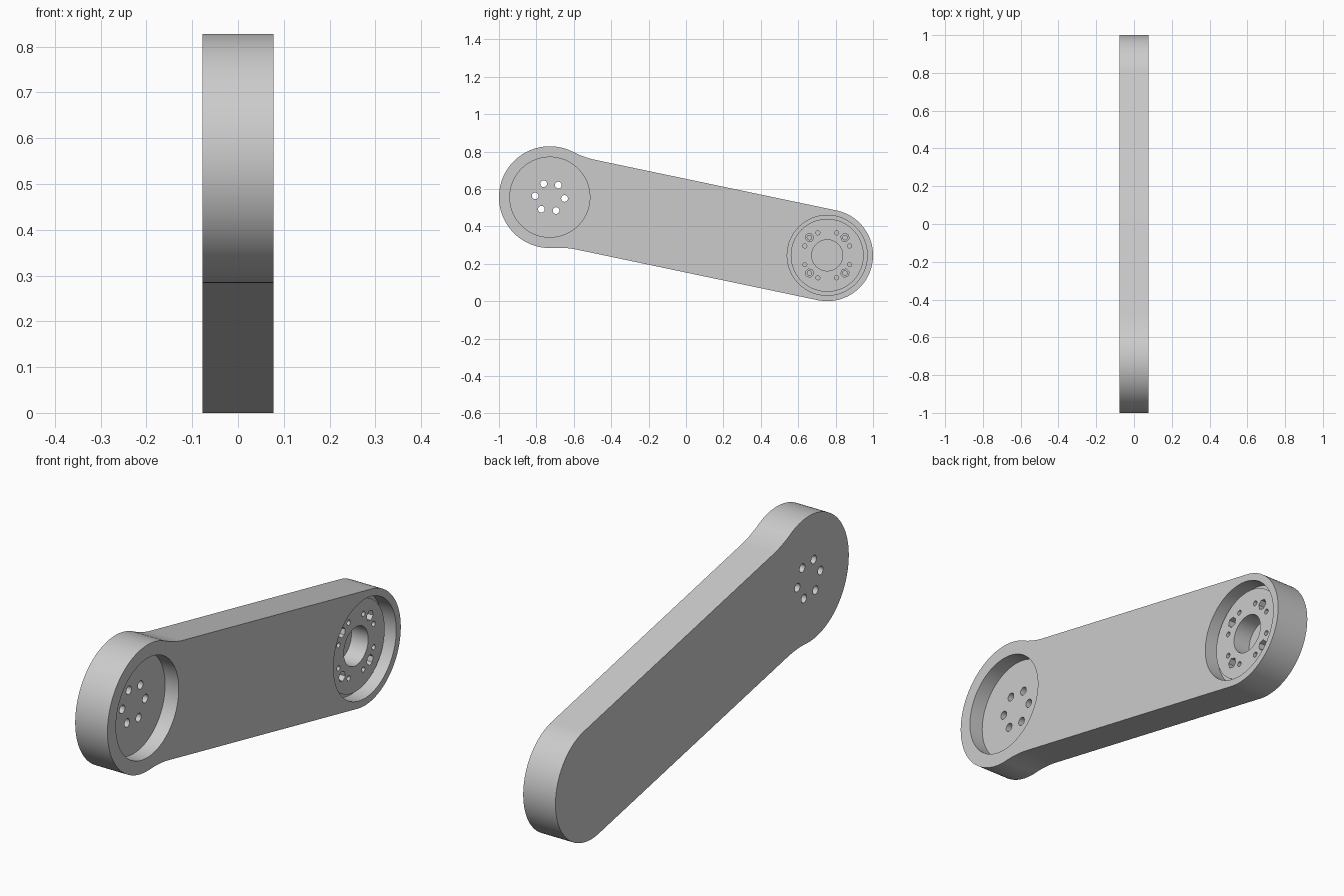
import bpy, bmesh
from math import sin, cos, pi, radians, sqrt, atan2
from mathutils import Vector

if "Cube" in bpy.data.objects:
    bpy.data.objects.remove(bpy.data.objects["Cube"], do_unlink=True)

HALF = 0.077                       # half thickness of the arm
BIG, BIG_R = Vector((-0.728, 0.556)), 0.272
SMALL, SMALL_R = Vector((0.755, 0.245)), 0.245
FILLET = 0.48
FLOOR = HALF - 0.065               # recess floor
BOSS = HALF - 0.042                # top of the raised disc

grey = bpy.data.materials.new("light grey")
grey.use_nodes = True
colour = (0.6, 0.6, 0.6, 1)
grey.diffuse_color = colour
grey.node_tree.nodes["Principled BSDF"].inputs["Base Color"].default_value = colour


def prism(name, outline, x0, x1):
    """Extrude a (y, z) outline from x0 to x1."""
    bm = bmesh.new()
    face = bm.faces.new([bm.verts.new((x0, p[0], p[1])) for p in outline])
    grown = bmesh.ops.extrude_face_region(bm, geom=[face])
    verts = [v for v in grown["geom"] if isinstance(v, bmesh.types.BMVert)]
    bmesh.ops.translate(bm, verts=verts, vec=(x1 - x0, 0, 0))
    bmesh.ops.recalc_face_normals(bm, faces=bm.faces)
    mesh = bpy.data.meshes.new(name)
    bm.to_mesh(mesh)
    bm.free()
    mesh.materials.append(grey)
    obj = bpy.data.objects.new(name, mesh)
    bpy.context.collection.objects.link(obj)
    return obj


def arc(centre, r, a0, a1, n):
    return [Vector((centre[0] + r * cos(a0 + (a1 - a0) * i / n),
                    centre[1] + r * sin(a0 + (a1 - a0) * i / n))) for i in range(n + 1)]


def ring(centre, r, n=32, turn=0.0):
    return arc(centre, r, turn, turn + 2 * pi, n)[:-1]


def combine(target, tool, operation="DIFFERENCE"):
    """Apply a boolean and discard the tool."""
    tool.hide_render = True
    mod = target.modifiers.new("shape", "BOOLEAN")
    mod.operation, mod.solver, mod.object = operation, "EXACT", tool
    bpy.context.view_layer.objects.active = target
    bpy.ops.object.modifier_apply(modifier=mod.name)
    bpy.data.objects.remove(tool, do_unlink=True)


# Arm outline: upper half along the arm axis, then mirrored
axis = SMALL - BIG
length = axis.length
axis.normalize()
normal = Vector((-axis.y, axis.x))
fu = sqrt((BIG_R + FILLET) ** 2 - (SMALL_R + FILLET) ** 2)
fv = SMALL_R + FILLET
meet = atan2(fv, fu)
upper = arc((0, 0), BIG_R, pi, meet, 40)
upper += arc((fu, fv), FILLET, meet + pi, 1.5 * pi, 12)[1:]
upper += arc((length, 0), SMALL_R, pi / 2, 0, 32)
lower = [Vector((p.x, -p.y)) for p in reversed(upper[1:-1])]
outline = [BIG + axis * p.x + normal * p.y for p in upper + lower]
arm = prism("link_arm", outline, -HALF, HALF)

# Round recesses, with a raised disc left in the small one
for centre in (BIG, SMALL):
    combine(arm, prism("recess", ring(centre, 0.214, 96), FLOOR, HALF + 0.1))
combine(arm, prism("boss", ring(SMALL, 0.195, 96), FLOOR - 0.01, BOSS), "UNION")

# Through holes in the large end
for i in range(6):
    spot = ring(BIG, 0.079, 6, radians(-5))[i]
    combine(arm, prism("bolt_hole", ring(spot, 0.018, 24), -0.2, 0.2))

# Blind centre bore, small holes and hexagonal sockets in the small end
combine(arm, prism("bore", ring(SMALL, 0.083, 64), BOSS - 0.08, 0.2))
for sy in (-1, 1):
    for sz in (-1, 1):
        for dy, dz in ((0.05, 0.12), (0.12, 0.05)):
            spot = SMALL + Vector((sy * dy, sz * dz))
            combine(arm, prism("pin_hole", ring(spot, 0.011, 20), BOSS - 0.05, 0.2))
        spot = SMALL + Vector((sy * 0.095, sz * 0.095))
        combine(arm, prism("socket", ring(spot, 0.023, 6, atan2(sz, sy)), BOSS - 0.03, 0.2))
        combine(arm, prism("screw_hole", ring(spot, 0.012, 20), BOSS - 0.07, 0.2))

bpy.ops.object.select_all(action="DESELECT")
arm.select_set(True)
bpy.context.view_layer.objects.active = arm
bpy.ops.object.shade_smooth_by_angle(angle=radians(30))
